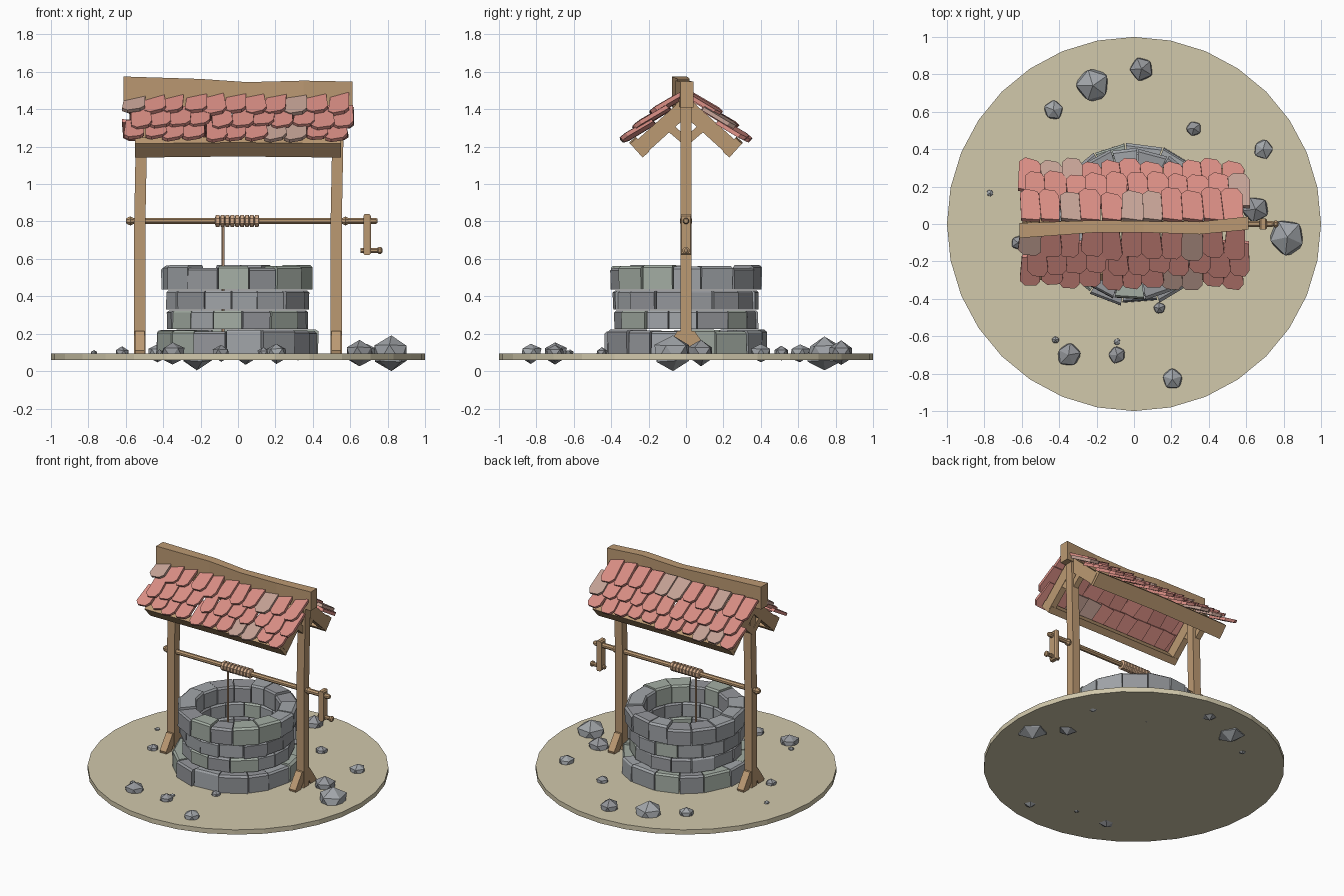
import bpy, bmesh, random
from math import sin, cos, tau, radians
from mathutils import Vector

if "Cube" in bpy.data.objects:
    bpy.data.objects.remove(bpy.data.objects["Cube"])

random.seed(7)
R = random.uniform


def material(name, *rgb):
    m = bpy.data.materials.new(name)
    m.diffuse_color = (*rgb, 1)
    m.use_nodes = True
    m.node_tree.nodes["Principled BSDF"].inputs["Base Color"].default_value = m.diffuse_color
    return m


WOOD = material("wood", 0.50, 0.32, 0.17)
ROPE = material("rope", 0.68, 0.43, 0.27)
SAND = material("sand", 0.64, 0.58, 0.41)
RED = material("tile_red", 0.72, 0.28, 0.24)
FADED = material("tile_faded", 0.57, 0.37, 0.31)
STONES = [material("stone_a", 0.36, 0.38, 0.40), material("stone_b", 0.30, 0.31, 0.33),
          material("stone_c", 0.37, 0.42, 0.37)]


def loft(bm, loops, mi=0):
    """Closed solid through a list of equal-length point loops."""
    rows = [[bm.verts.new(p) for p in loop] for loop in loops]
    n = len(rows[0])
    faces = [bm.faces.new(rows[0]), bm.faces.new(rows[-1])]
    for a, b in zip(rows, rows[1:]):
        faces += [bm.faces.new((a[i], a[(i + 1) % n], b[(i + 1) % n], b[i])) for i in range(n)]
    for f in faces:
        f.material_index = mi


def finish(name, bm, mats):
    bmesh.ops.recalc_face_normals(bm, faces=bm.faces)
    me = bpy.data.meshes.new(name)
    bm.to_mesh(me)
    bm.free()
    for m in mats:
        me.materials.append(m)
    ob = bpy.data.objects.new(name, me)
    bpy.context.collection.objects.link(ob)
    return ob


def single(name, loops, mat):
    bm = bmesh.new()
    loft(bm, loops)
    return finish(name, bm, [mat])


def rect(x, y0, y1, z0, z1):
    return [(x, y0, z0), (x, y1, z0), (x, y1, z1), (x, y0, z1)]


def turned(profile, z, sides=8):
    """Loops of a shape turned round an axis along x."""
    return [[(x, r * cos(tau * (i + .5) / sides), z + r * sin(tau * (i + .5) / sides))
             for i in range(sides)] for x, r in profile]


# Ground disc
single("ground", [[(cos(tau * i / 32), sin(tau * i / 32), z) for i in range(32)]
                  for z in (0.06, 0.095)], SAND)

# Stone courses of the well wall
for k, (z0, z1, ro) in enumerate([(0.09, 0.222, 0.43), (0.226, 0.325, 0.378),
                                  (0.33, 0.432, 0.382), (0.437, 0.56, 0.405)]):
    bm = bmesh.new()
    n = 15
    cuts = [tau * (i + 0.5 * (k % 2) + R(-.14, .14)) / n for i in range(n)]
    for i in range(n):
        a0 = cuts[i] + .008
        a1 = (cuts[i + 1] if i < n - 1 else cuts[0] + tau) - .008
        out = ro + R(-.008, .012)
        top = z1 + (R(-.012, .008) if k in (0, 3) else 0)

        def ring(z, ri, r):
            return [(q * cos(a), q * sin(a), z)
                    for q, a in ((ri, a0), (r, a0), (r, a1), (ri, a1))]
        loft(bm, [ring(z0, 0.28, out), ring(top - .012, 0.28, out + R(-.005, .006)),
                  ring(top, 0.29, out - .012)], random.choice([0, 0, 1, 1, 2]))
    finish(f"stone_course_{k + 1}", bm, STONES)

# Posts with sloping feet
for side, sx in (("left", -1), ("right", 1)):
    px = sx * 0.525
    single(f"{side}_post", [[(px + dx + lean, dy, z) for dx, dy in
                             ((-.03, -.03), (.03, -.03), (.03, .03), (-.03, .03))]
                            for z, lean in ((0.09, 0), (0.8, 0), (1.42, 0.012))], WOOD)
    bm = bmesh.new()
    for sy in (-1, 1):
        loft(bm, [[(px + dx, sy * y, z) for y, z in
                   ((.02, .15), (.02, .215), (.045, .215), (.12, .11), (.115, .09), (.06, .09))]
                  for dx in (-.026, .026)])
    finish(f"{side}_post_feet", bm, [WOOD])

# Windlass axle, crank and grip
single("axle", turned([(-.6, .012), (-.59, .02), (-.575, .026), (-.56, .018), (.56, .018),
                       (.575, .026), (.59, .018), (.735, .018), (.747, .012)], 0.803), WOOD)
single("crank_arm", [rect(.67, -.025, .025, .63, .83), rect(.678, -.03, .03, .62, .84),
                     rect(.702, -.03, .03, .62, .84), rect(.71, -.025, .025, .63, .83)], WOOD)
single("crank_grip", turned([(.655, .014), (.745, .014), (.752, .02), (.765, .02), (.772, .01)],
                            0.645), WOOD)

# Rope coils and hanging rope
bm = bmesh.new()
for i in range(9):
    x = -.122 + i * .0262
    loft(bm, turned([(x, .022), (x + .004, .034), (x + .022, .034), (x + .026, .022)], 0.803))
finish("rope_coil", bm, [ROPE])
single("hanging_rope", [[(-.08 + .008 * cos(tau * i / 6), .008 * sin(tau * i / 6), z)
                         for i in range(6)] for z in (0.1, 0.79)], ROPE)

# Roof: coordinates measured down the slope (s) and off it (n)
C, S = cos(radians(42)), sin(radians(42))


def slope(x, s, n, sy):
    return (x, sy * (s * C + n * S), 1.485 - s * S + n * C)


# Bent ridge beam
single("ridge_beam", [rect(-.612, -.075, .005, 1.41, 1.575), rect(-.2, -.045, .02, 1.42, 1.562),
                      rect(.05, -.045, .015, 1.42, 1.545), rect(.35, -.055, .012, 1.42, 1.553),
                      rect(.612, -.03, .04, 1.41, 1.548)], WOOD)

for side, sy in (("front", -1), ("back", 1)):
    # Rafters, short braces and eave beam
    bm = bmesh.new()
    for px in (-.53, .53):
        loft(bm, [[slope(px + dx, s, n, sy) for s, n in
                   ((0, -.01), (.38, -.01), (.38, -.095), (0, -.095))] for dx in (-.022, .022)])
        loft(bm, [[(px + dx, sy * y, z) for y, z in
                   ((0, 1.2), (.13, 1.31), (.1, 1.345), (0, 1.255))] for dx in (-.02, .02)])
    finish(f"{side}_rafters", bm, [WOOD])
    single(f"{side}_eave_beam", [[slope(x, s, n + dz, sy) for s, n in
                                  ((.355, 0), (.402, 0), (.402, -.1), (.355, -.1))]
                                 for x, dz in ((-.55, 0), (0, .008), (.55, 0))], WOOD)
    # Three overlapping rows of chipped tiles
    bm = bmesh.new()
    for row, (s0, s1) in enumerate([(.02, .19), (.12, .31), (.23, .405)]):
        count = 11
        for i in range(count):
            cx = -.545 + i * .109 + (-.012, .02, -.012)[row] + R(-.008, .008)
            w, L = .057 + R(-.003, .006), s1 - s0 + R(-.012, .025)
            yaw, roll = R(-.09, .09), sy * -.16 + R(-.06, .06)
            outline = [(-.9 * w, 0), (.9 * w, 0), (w, .8 * L), (.6 * w, L * R(.95, 1)),
                       (-.5 * w, L), (-w, .85 * L)]

            def tile(t):
                return [slope(cx + u + yaw * (v - L / 2), s0 + v - yaw * u,
                              t + .004 + .2 * v + roll * u, sy) for u, v in outline]
            loft(bm, [tile(-.009), tile(.013)], int(random.random() < .16))
    finish(f"{side}_tiles", bm, [RED, FADED])

# Scattered rocks: x, y, radius
ROCKS = [(-.22, .74, .1), (.04, .83, .07), (-.43, .61, .057), (.32, .51, .045), (.69, .4, .057),
         (.65, .08, .075), (.82, -.07, .105), (-.62, -.1, .042), (-.77, .165, .02),
         (.135, -.45, .036), (-.42, -.62, .022), (-.35, -.7, .07), (-.09, -.63, .02),
         (-.09, -.7, .05), (.205, -.83, .06)]
for k, (x, y, r) in enumerate(ROCKS):
    bm = bmesh.new()
    bmesh.ops.create_icosphere(bm, subdivisions=1, radius=1)
    a = R(0, tau)
    for v in bm.verts:
        p = v.co * R(.9, 1.08)
        v.co = Vector((x + r * (p.x * cos(a) - p.y * sin(a)), y + r * (p.x * sin(a) + p.y * cos(a)),
                       max(0, .095 + .92 * r * p.z)))
    finish(f"rock_{k + 1}", bm, [STONES[k % 2]])
